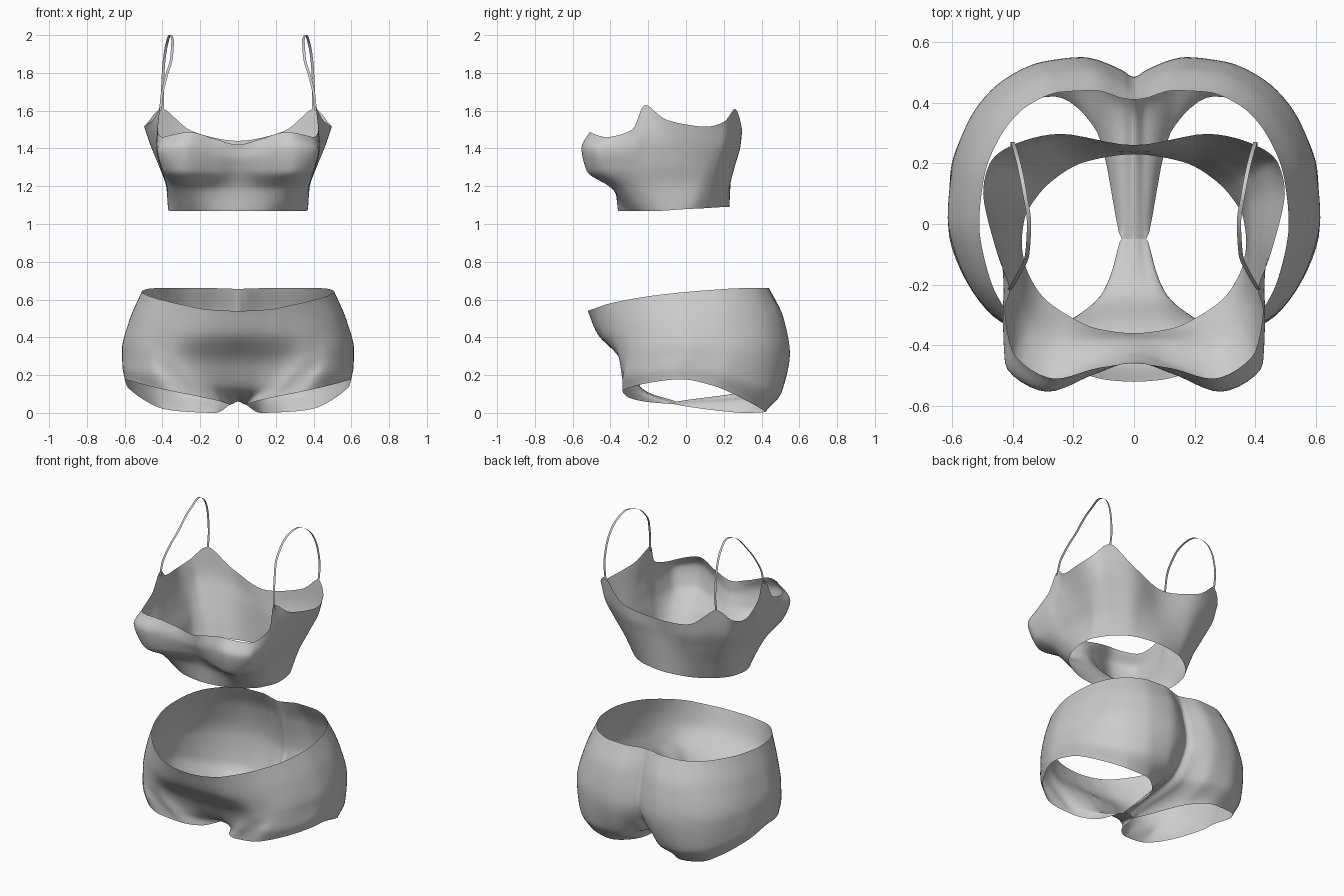
import bpy, bmesh
from mathutils import Vector

fabric = bpy.data.materials.new("grey_fabric")
fabric.diffuse_color = (0.6, 0.6, 0.6, 1)


def curve(pts, steps, mirrored=False):
    """Smooth curve through pts without overshoot; mirrored ends meet x = 0 squarely."""
    pts = [Vector(p) for p in pts]
    flip = lambda p: Vector((-p.x, p.y, p.z))
    if mirrored:
        ext = [flip(pts[1])] + pts + [flip(pts[-2])]
    else:
        ext = [2 * pts[0] - pts[1]] + pts + [2 * pts[-1] - pts[-2]]
    tangents = []
    for a, b, c in zip(ext, ext[1:], ext[2:]):
        d, e = b - a, c - b
        tangents.append(Vector([2 * u * v / (u + v) if u * v > 1e-12 else 0 for u, v in zip(d, e)]))
    out = []
    for i in range(len(pts) - 1):
        for k in range(steps):
            t = k / steps
            h = t * t * (3 - 2 * t)
            out.append(pts[i] * (1 - h) + pts[i + 1] * h
                       + tangents[i] * (t * (1 - t) ** 2) - tangents[i + 1] * (t * t * (1 - t)))
    return out + [pts[-1]]


def sheet(name, rows):
    """Skin a grid of points and mirror it across x = 0."""
    bm = bmesh.new()
    grid = [[bm.verts.new(p) for p in row] for row in rows]
    for lo, hi in zip(grid, grid[1:]):
        for i in range(len(lo) - 1):
            bm.faces.new((lo[i], lo[i + 1], hi[i + 1], hi[i]))
    bmesh.ops.remove_doubles(bm, verts=bm.verts, dist=0.0002)
    for f in bm.faces:
        f.smooth = True
    mesh = bpy.data.meshes.new(name)
    bm.to_mesh(mesh)
    bm.free()
    mesh.materials.append(fabric)
    ob = bpy.data.objects.new(name, mesh)
    bpy.context.collection.objects.link(ob)
    mod = ob.modifiers.new("mirror", 'MIRROR')
    mod.merge_threshold = 0.0005
    return ob


def garment(name, rings):
    """Loft half rings, listed from hem to rim, each from front centre to back centre."""
    rings = [curve(r, 6, True) for r in rings]
    columns = [curve(c, 8) for c in zip(*rings)]
    return sheet(name, list(zip(*columns)))


# Cropped top: hem, underbust, lower bust, full bust, neckline and armhole rim
hem = [(0, -.36, 1.07), (.12, -.345, 1.07), (.22, -.30, 1.068), (.30, -.24, 1.068),
       (.335, -.19, 1.07), (.36, -.13, 1.07), (.37, -.06, 1.075), (.36, .02, 1.08),
       (.32, .09, 1.083), (.26, .15, 1.087), (.16, .205, 1.09), (0, .23, 1.09)]
underbust = [(0, -.375, 1.18), (.13, -.38, 1.18), (.25, -.395, 1.19), (.34, -.33, 1.19),
             (.37, -.24, 1.19), (.378, -.17, 1.2), (.38, -.08, 1.2), (.38, .05, 1.2),
             (.35, .13, 1.2), (.29, .18, 1.2), (.18, .23, 1.2), (0, .235, 1.2)]
lower_bust = [(0, -.43, 1.29), (.13, -.47, 1.28), (.28, -.525, 1.28), (.40, -.43, 1.29),
              (.41, -.28, 1.3), (.412, -.2, 1.33), (.412, -.09, 1.32), (.42, .08, 1.31),
              (.40, .16, 1.31), (.33, .215, 1.32), (.20, .26, 1.31), (0, .24, 1.3)]
full_bust = [(0, -.455, 1.36), (.13, -.495, 1.38), (.285, -.553, 1.4), (.425, -.46, 1.39),
             (.432, -.3, 1.4), (.43, -.21, 1.47), (.437, -.1, 1.44), (.465, .095, 1.42),
             (.45, .19, 1.43), (.375, .25, 1.46), (.22, .288, 1.41), (0, .25, 1.38)]
rim = [(0, -.46, 1.42), (.12, -.475, 1.45), (.26, -.51, 1.487), (.40, -.42, 1.46),
       (.425, -.285, 1.5), (.41, -.215, 1.63), (.45, -.1, 1.55), (.497, .1, 1.515),
       (.475, .2, 1.54), (.40, .26, 1.61), (.24, .297, 1.49), (0, .26, 1.44)]
garment("crop_top", [hem, underbust, lower_bust, full_bust, rim])

# Shoulder straps: narrow flat ribbons arching from front to back
path = curve([(.41, -.216, 1.60), (.403, -.205, 1.68), (.38, -.165, 1.78), (.352, -.10, 1.88),
              (.346, 0, 1.97), (.36, .10, 2.0), (.38, .20, 1.94), (.395, .255, 1.82),
              (.40, .27, 1.70), (.40, .257, 1.59)], 8)
half = Vector((.007, 0, 0))
sheet("shoulder_straps", [[p - half for p in path], [p + half for p in path]])

# Briefs: leg opening with crotch strip, lower seat, hips, upper hips, waist
leg_edge = [(0, -.05, .06), (.04, -.05, .045), (.09, -.22, .06), (.2, -.31, .085),
            (.35, -.335, .115), (.5, -.24, .15), (.6, -.03, .178), (.59, .14, .145),
            (.5, .31, .07), (.39, .4, .02), (.26, .42, .005), (.12, .3, .0),
            (.04, -.05, .045), (0, -.05, .06)]
lower_seat = [(0, -.22, .12), (.06, -.225, .12), (.15, -.28, .14), (.27, -.335, .17),
              (.4, -.335, .19), (.54, -.21, .22), (.612, -.01, .25), (.605, .17, .23),
              (.535, .34, .17), (.42, .46, .13), (.29, .51, .12), (.15, .49, .1),
              (.045, .38, .1), (0, .36, .13)]
hips = [(0, -.33, .28), (.08, -.33, .275), (.2, -.345, .28), (.33, -.355, .29),
        (.45, -.31, .31), (.56, -.17, .33), (.614, .02, .34), (.6, .18, .33),
        (.54, .35, .32), (.43, .475, .31), (.3, .535, .31), (.17, .55, .31),
        (.045, .51, .31), (0, .485, .32)]
upper_hips = [(0, -.47, .42), (.08, -.465, .42), (.19, -.45, .42), (.31, -.405, .43),
              (.43, -.32, .45), (.53, -.17, .48), (.575, .01, .49), (.56, .17, .5),
              (.5, .33, .5), (.4, .445, .5), (.28, .505, .5), (.15, .517, .5),
              (.04, .475, .5), (0, .455, .5)]
waist = [(0, -.52, .54), (.08, -.515, .542), (.18, -.49, .55), (.29, -.43, .572),
         (.39, -.33, .595), (.475, -.18, .62), (.51, 0, .64), (.495, .15, .652),
         (.44, .29, .66), (.35, .39, .66), (.24, .435, .66), (.13, .44, .66),
         (.04, .415, .658), (0, .41, .655)]
garment("briefs", [leg_edge, lower_seat, hips, upper_hips, waist])
